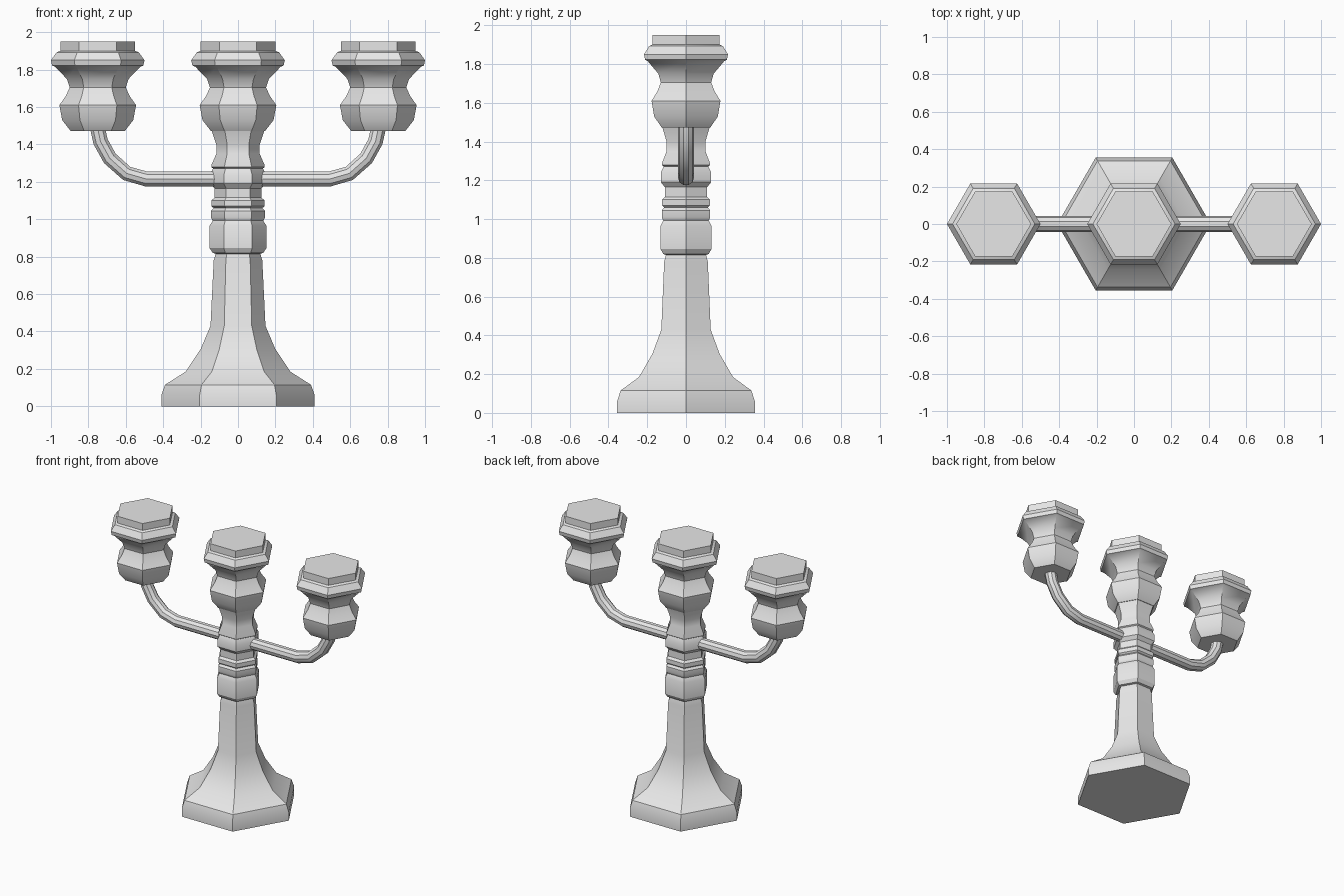
import bpy, bmesh, math

if "Cube" in bpy.data.objects:
    bpy.data.objects.remove(bpy.data.objects["Cube"], do_unlink=True)

metal = bpy.data.materials.new("pale grey metal")
metal.use_nodes = True
GREY = (0.8, 0.8, 0.8, 1)
metal.diffuse_color = GREY
metal.node_tree.nodes["Principled BSDF"].inputs["Base Color"].default_value = GREY


def finish(obj):
    """Assign the material and smooth the gentle edges."""
    obj.data.materials.clear()
    obj.data.materials.append(metal)
    bpy.ops.object.select_all(action="DESELECT")
    obj.select_set(True)
    bpy.context.view_layer.objects.active = obj
    bpy.ops.object.shade_smooth_by_angle(angle=math.radians(30))


def hex_turned(name, profile, x=0):
    """Six-sided column from (radius, height) pairs, corners on the x axis."""
    bm = bmesh.new()
    rings = []
    for r, z in profile:
        rings.append([bm.verts.new((r * math.cos(k * math.pi / 3),
                                    r * math.sin(k * math.pi / 3), z))
                      for k in range(6)])
    for low, high in zip(rings, rings[1:]):
        for k in range(6):
            n = (k + 1) % 6
            bm.faces.new((low[k], low[n], high[n], high[k]))
    bm.faces.new(rings[0][::-1])
    bm.faces.new(rings[-1])
    mesh = bpy.data.meshes.new(name)
    bm.to_mesh(mesh)
    bm.free()
    obj = bpy.data.objects.new(name, mesh)
    obj.location.x = x
    bpy.context.collection.objects.link(obj)
    finish(obj)


def tube(name, path, radius):
    """Round tube along a polyline."""
    curve = bpy.data.curves.new(name, "CURVE")
    curve.dimensions = "3D"
    curve.bevel_depth = radius
    curve.bevel_resolution = 3
    curve.use_fill_caps = True
    spline = curve.splines.new("POLY")
    spline.points.add(len(path) - 1)
    for point, (x, z) in zip(spline.points, path):
        point.co = (x, 0, z, 1)
    obj = bpy.data.objects.new(name, curve)
    bpy.context.collection.objects.link(obj)
    bpy.ops.object.select_all(action="DESELECT")
    obj.select_set(True)
    bpy.context.view_layer.objects.active = obj
    bpy.ops.object.convert(target="MESH")
    finish(bpy.context.view_layer.objects.active)


# Flared foot and tapering shaft
hex_turned("foot_and_shaft", [
    (0.41, 0), (0.41, 0.06), (0.39, 0.115), (0.28, 0.185), (0.2, 0.305),
    (0.147, 0.43), (0.13, 0.78), (0.118, 0.82)])

# Turned stem: block, two rings, bulb and flared neck
hex_turned("stem", [
    (0.118, 0.815), (0.135, 0.82), (0.152, 0.845), (0.152, 0.965),
    (0.135, 0.992), (0.14, 1.0), (0.144, 1.01), (0.144, 1.045),
    (0.13, 1.06), (0.143, 1.07), (0.143, 1.1), (0.126, 1.115),
    (0.126, 1.165), (0.15, 1.19), (0.15, 1.24), (0.133, 1.272),
    (0.143, 1.278), (0.143, 1.288), (0.116, 1.35), (0.116, 1.4),
    (0.143, 1.48)])

# Three matching candle cups
CUP = [
    (0.145, 1.472), (0.19, 1.53), (0.205, 1.61), (0.17, 1.66),
    (0.15, 1.705), (0.165, 1.75), (0.228, 1.815), (0.244, 1.822),
    (0.25, 1.85), (0.22, 1.892), (0.2, 1.9), (0.2, 1.95)]
for name, x in (("right_cup", -0.75), ("centre_cup", 0), ("left_cup", 0.75)):
    hex_turned(name, CUP, x)

# Curved side arms
ARM = [(0, 1.215), (0.49, 1.215), (0.595, 1.245), (0.685, 1.325),
       (0.735, 1.415), (0.75, 1.485)]
for name, side in (("right_arm", -1), ("left_arm", 1)):
    tube(name, [(side * x, z) for x, z in ARM], 0.042)
